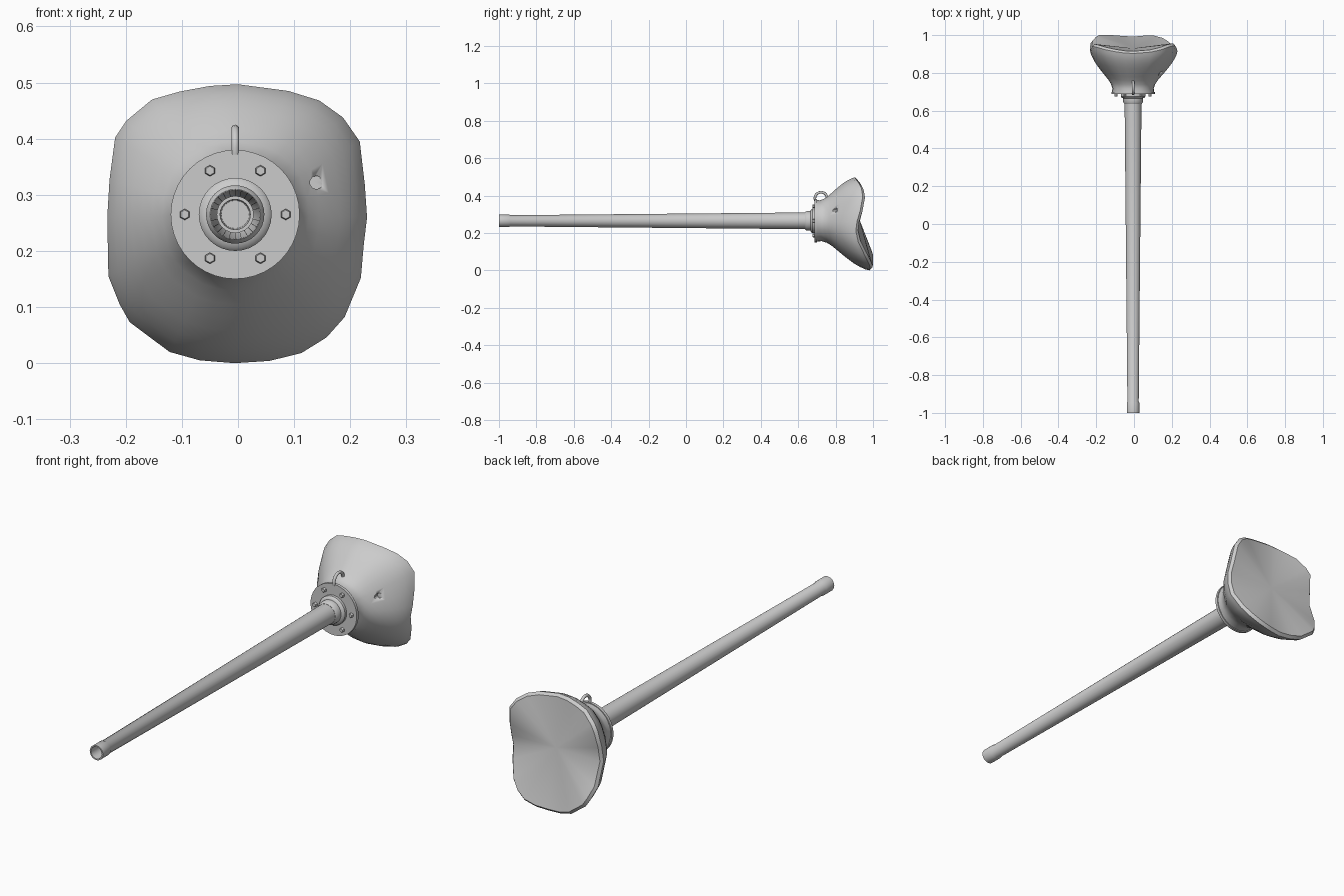
import bpy, bmesh, math
from mathutils import Vector

if "Cube" in bpy.data.objects:
    bpy.data.objects.remove(bpy.data.objects["Cube"])

CX, CZ = -0.005, 0.265          # barrel axis
steel = bpy.data.materials.new("grey_steel")
steel.diffuse_color = (0.6, 0.6, 0.6, 1)
steel.use_nodes = True
steel.node_tree.nodes["Principled BSDF"].inputs["Base Color"].default_value = steel.diffuse_color


def finish(name, bm, angle=35):
    bmesh.ops.recalc_face_normals(bm, faces=bm.faces)
    me = bpy.data.meshes.new(name)
    bm.to_mesh(me)
    bm.free()
    me.materials.append(steel)
    ob = bpy.data.objects.new(name, me)
    bpy.context.collection.objects.link(ob)
    bpy.ops.object.select_all(action='DESELECT')
    ob.select_set(True)
    bpy.context.view_layer.objects.active = ob
    bpy.ops.object.shade_smooth_by_angle(angle=math.radians(angle))
    return ob


def loft(bm, rings, start=True, end=True):
    """Skin a list of rings of points, capping the ends."""
    vs = [[bm.verts.new(p) for p in r] for r in rings]
    n = len(vs[0])
    for a, b in zip(vs, vs[1:]):
        for i in range(n):
            j = (i + 1) % n
            bm.faces.new((a[i], a[j], b[j], b[i]))
    if start:
        bm.faces.new(vs[0])
    if end:
        bm.faces.new(vs[-1])
    return vs


def circle(y, r, n, x=CX, z=CZ):
    return [(x + r * math.sin(2 * math.pi * i / n), y,
             z + r * math.cos(2 * math.pi * i / n)) for i in range(n)]


def turned(name, profile, n=24, x=CX, z=CZ):
    """Solid of revolution along y from (y, radius) pairs."""
    bm = bmesh.new()
    loft(bm, [circle(y, r, n, x, z) for y, r in profile])
    return finish(name, bm)


# Barrel with muzzle band and shallow bore
turned("barrel", [(-0.93, 0.025), (-1.0, 0.027), (-1.0, 0.033), (-0.945, 0.033),
                  (-0.94, 0.030), (0.62, 0.0445), (0.66, 0.0445)])

# Stepped collar and bolted flange
turned("collar", [(0.635, 0.045), (0.645, 0.052), (0.665, 0.052), (0.668, 0.060),
                  (0.675, 0.065), (0.695, 0.065)], 32)
turned("flange", [(0.687, 0.115), (0.70, 0.115)], 40)
for k in range(6):
    a = math.radians(60 * k)
    turned("flange_bolt", [(0.676, 0.008), (0.679, 0.010), (0.69, 0.010)], 6,
           CX + 0.09 * math.cos(a), CZ + 0.09 * math.sin(a))

# Mantlet rim: x, y, z of the wavy rear edge
rim = [(0, .915, .497), (.09, .922, .485), (.145, .935, .468), (.187, .95, .438),
       (.217, .957, .395), (.226, .943, .318), (.23, .926, .26), (.224, .92, .21),
       (.219, .933, .152), (.19, .967, .082), (.158, .985, .046), (.113, .997, .018),
       (.056, .997, .004), (-.006, .992, 0), (-.068, .996, .005), (-.122, 1, .02),
       (-.193, 1, .073), (-.211, .99, .105), (-.231, .968, .155), (-.233, .93, .26),
       (-.229, .938, .327), (-.219, .953, .402), (-.199, .948, .432),
       (-.153, .935, .47), (-.104, .925, .484), (-.05, .917, .494)]
# Flare curve: fraction along depth, fraction from flange circle to rim
flare = [(0, 0), (.12, -.03), (.22, .03), (.32, .15), (.42, .31), (.52, .47),
         (.62, .62), (.72, .76), (.82, .87), (.92, .96), (1, 1)]
rings = []
for t, s in flare:
    ring = []
    for x, y, z in rim:
        d = Vector((x - CX, z - CZ))
        r = 0.113 + (d.length - 0.113) * s
        d.normalize()
        ring.append((CX + d.x * r, 0.69 + (y - 0.012 - 0.69) * t, CZ + d.y * r))
    rings.append(ring)
# Bevelled lip, then a fan to the middle of the back
rings.append([(CX + (x - CX) * .955, y, CZ + (z - CZ) * .955) for x, y, z in rim])
bm = bmesh.new()
vs = loft(bm, rings, end=False)
hub = bm.verts.new((CX, 0.93, CZ))
last = vs[-1]
for i in range(len(last)):
    bm.faces.new((last[i], last[(i + 1) % len(last)], hub))
mantlet = finish("mantlet", bm, 40)

# Sight hole bored into the mantlet
cutter = turned("sight_hole_cutter", [(0.72, 0.012), (0.808, 0.012)], 10, 0.14, 0.322)
cutter.hide_render = True
cutter.hide_set(True)
cut = mantlet.modifiers.new("sight_hole", 'BOOLEAN')
cut.operation = 'DIFFERENCE'
cut.solver = 'EXACT'
cut.object = cutter

# Lifting eye on top, bent in the y-z plane
bm = bmesh.new()
arc = []
for k in range(13):
    a = math.radians(-20 + 220 * k / 12)
    out = Vector((0, math.cos(a), math.sin(a)))
    c = Vector((CX, 0.722, 0.385)) + out * 0.033
    arc.append([c + 0.007 * (out * math.cos(b) + Vector((math.sin(b), 0, 0)))
                for b in (2 * math.pi * i / 10 for i in range(10))])
loft(bm, arc)
finish("lifting_eye", bm, 50)
